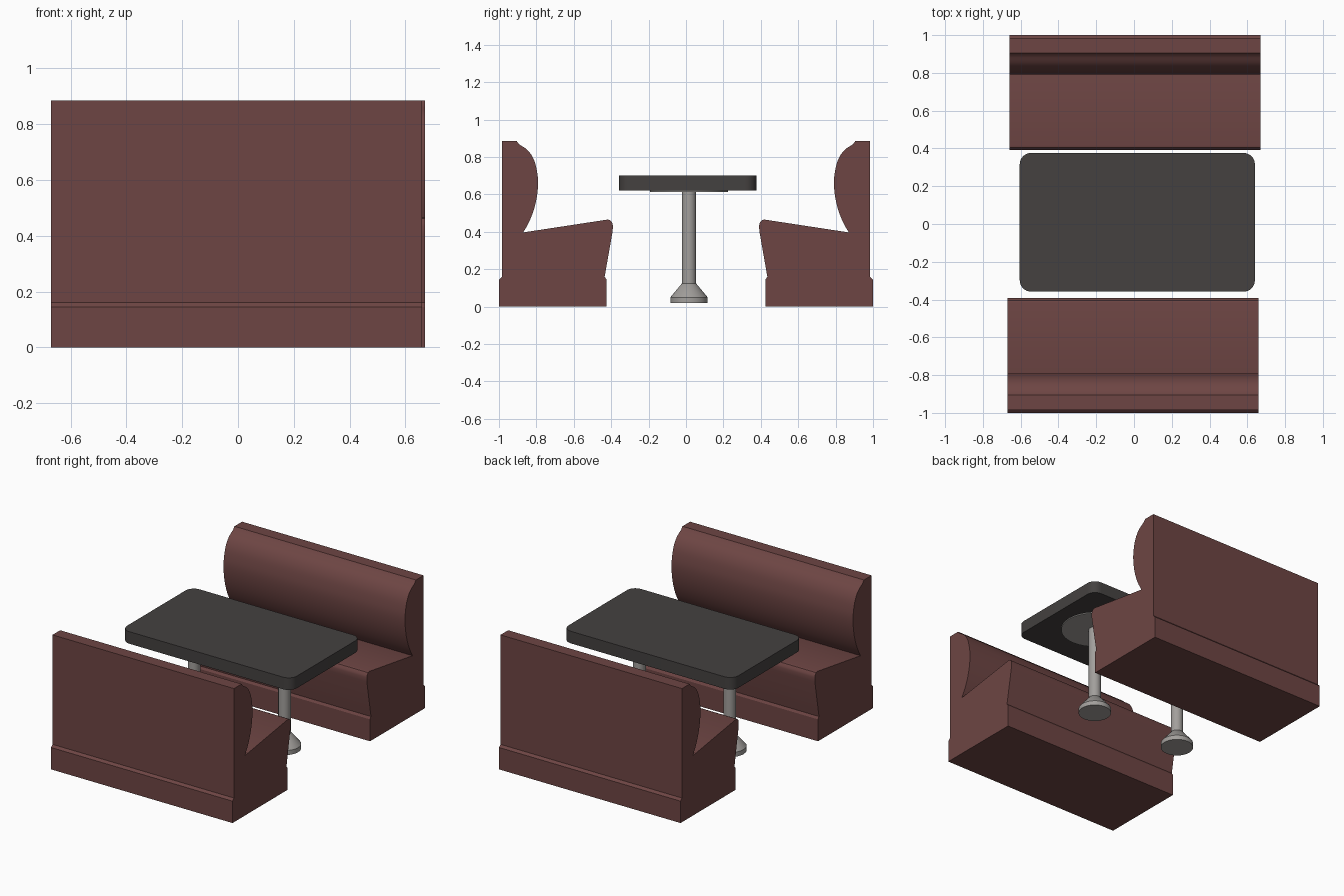
import bpy, bmesh, math
from mathutils import Vector

if "Cube" in bpy.data.objects:
    bpy.data.objects.remove(bpy.data.objects["Cube"])


def material(name, rgb):
    m = bpy.data.materials.new(name)
    m.diffuse_color = (*rgb, 1)
    m.use_nodes = True
    m.node_tree.nodes["Principled BSDF"].inputs["Base Color"].default_value = m.diffuse_color
    return m


LEATHER = material("oxblood leather", (0.155, 0.06, 0.057))
DARK = material("dark laminate", (0.058, 0.053, 0.051))
METAL = material("brushed metal", (0.36, 0.345, 0.33))


def finish(name, bm, mat):
    bmesh.ops.recalc_face_normals(bm, faces=bm.faces)
    me = bpy.data.meshes.new(name)
    bm.to_mesh(me)
    bm.free()
    me.materials.append(mat)
    ob = bpy.data.objects.new(name, me)
    bpy.context.collection.objects.link(ob)
    bpy.ops.object.select_all(action='DESELECT')
    ob.select_set(True)
    bpy.context.view_layer.objects.active = ob
    bpy.ops.object.shade_smooth_by_angle(angle=math.radians(28))
    return ob


def prism(name, pts, offset, mat):
    """Extrude a closed outline along an offset vector."""
    bm = bmesh.new()
    face = bm.faces.new([bm.verts.new(p) for p in pts])
    ext = bmesh.ops.extrude_face_region(bm, geom=[face], use_keep_orig=True)
    verts = [v for v in ext["geom"] if isinstance(v, bmesh.types.BMVert)]
    bmesh.ops.translate(bm, verts=verts, vec=offset)
    return finish(name, bm, mat)


def smooth_curve(pts, steps=4):
    """Catmull-Rom curve through the points."""
    p = [Vector(q) for q in pts]
    p = [2 * p[0] - p[1]] + p + [2 * p[-1] - p[-2]]
    out = []
    for i in range(1, len(p) - 2):
        a, b, c, d = p[i - 1:i + 3]
        for k in range(steps):
            t = k / steps
            out.append(tuple(0.5 * (2 * b + (c - a) * t + (2 * a - 5 * b + 4 * c - d) * t ** 2
                                    + (3 * b - a - 3 * c + d) * t ** 3)))
    return out + [tuple(p[-2])]


# benches: one side profile (distance from centre, height), turned half round for the other
cushion = smooth_curve([(0.892, 0.868), (0.845, 0.835), (0.813, 0.785), (0.796, 0.72),
                        (0.791, 0.66), (0.797, 0.59), (0.813, 0.52), (0.838, 0.455), (0.87, 0.397)])
profile = ([(0.425, 0), (1.0, 0), (1.0, 0.145), (0.985, 0.16), (0.985, 0.885), (0.905, 0.885)]
           + cushion
           + [(0.417, 0.466), (0.405, 0.462), (0.394, 0.448), (0.391, 0.435), (0.392, 0.405),
              (0.435, 0.16), (0.425, 0.145)])
for name, s in (("back_bench", 1), ("front_bench", -1)):
    prism(name, [(-0.66 * s, y * s, z) for y, z in profile], (1.33 * s, 0, 0), LEATHER)

# table top: rounded rectangle
cx, cy, hx, hy, r = 0.0175, 0.009, 0.6225, 0.367, 0.06
outline = []
for sx, sy, start in ((1, 1, 0), (-1, 1, 90), (-1, -1, 180), (1, -1, 270)):
    for k in range(9):
        a = math.radians(start + k * 90 / 8)
        outline.append((cx + sx * (hx - r) + r * math.cos(a),
                        cy + sy * (hy - r) + r * math.sin(a), 0.62))
prism("table_top", outline, (0, 0, 0.08), DARK)

# pedestals: flared foot, column and mounting disc as one turned profile
turned = [(0, 0.02), (0.1, 0.02), (0.1, 0.05), (0.04, 0.122), (0.038, 0.123),
          (0.038, 0.613), (0.208, 0.613), (0.208, 0.622), (0, 0.622)]
for name, x in (("left_pedestal", -0.333), ("right_pedestal", 0.33)):
    bm = bmesh.new()
    c = Vector((x, 0.016, 0))
    vs = [bm.verts.new(c + Vector((q, 0, z))) for q, z in turned]
    edges = [bm.edges.new(e) for e in zip(vs, vs[1:])]
    bmesh.ops.spin(bm, geom=vs + edges, cent=c, axis=(0, 0, 1), angle=math.tau, steps=32)
    bmesh.ops.remove_doubles(bm, verts=bm.verts, dist=1e-5)
    finish(name, bm, METAL)
